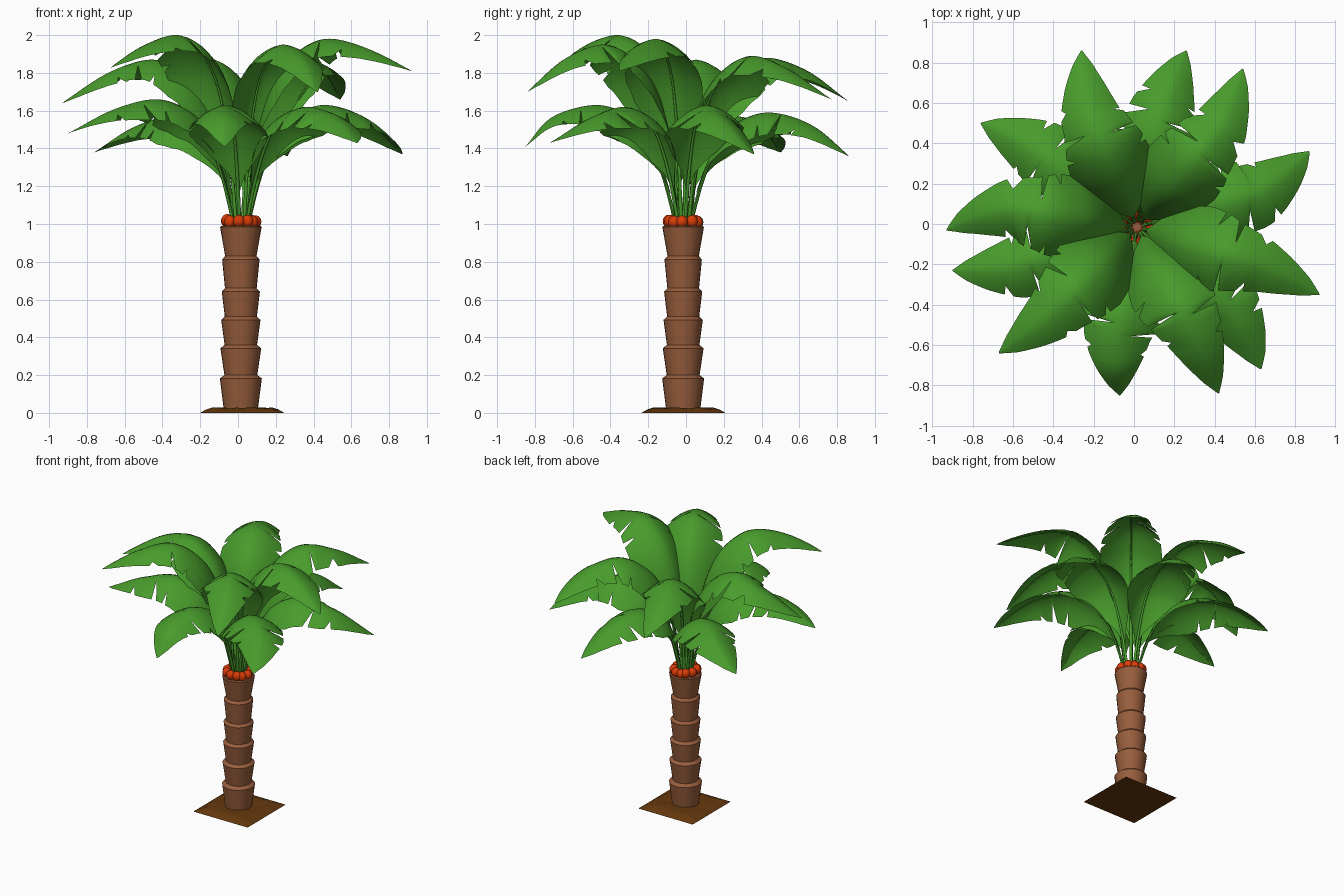
import bpy, bmesh, math, random
from mathutils import Vector

if "Cube" in bpy.data.objects:
    bpy.data.objects.remove(bpy.data.objects["Cube"])
random.seed(4)
CX, CY = 0.015, -0.015


def material(name, rgb):
    m = bpy.data.materials.new(name)
    m.diffuse_color = (*rgb, 1)
    m.use_nodes = True
    m.node_tree.nodes["Principled BSDF"].inputs["Base Color"].default_value = m.diffuse_color
    return m


BARK = material("bark", (0.31, 0.11, 0.045))
LEAF = material("leaf_green", (0.065, 0.33, 0.025))
FRUIT = material("fruit_red", (0.70, 0.045, 0.002))
SOIL = material("soil", (0.13, 0.04, 0.004))


def finish(name, bm, mat, angle=40):
    me = bpy.data.meshes.new(name)
    bm.to_mesh(me)
    bm.free()
    ob = bpy.data.objects.new(name, me)
    bpy.context.collection.objects.link(ob)
    me.materials.append(mat)
    bpy.ops.object.select_all(action='DESELECT')
    ob.select_set(True)
    bpy.context.view_layer.objects.active = ob
    bpy.ops.object.shade_smooth_by_angle(angle=math.radians(angle))
    return ob


def loft(bm, rings):
    # closed tube with capped ends through a list of point rings
    vs = [[bm.verts.new(p) for p in ring] for ring in rings]
    n = len(vs[0])
    for a, b in zip(vs, vs[1:]):
        for i in range(n):
            bm.faces.new((a[i], a[(i + 1) % n], b[(i + 1) % n], b[i]))
    bm.faces.new(vs[0][::-1])
    bm.faces.new(vs[-1])


def lerp(table, t):
    for (a, x), (b, y) in zip(table, table[1:]):
        if t <= b:
            return x + (y - x) * (t - a) / (b - a)
    return table[-1][1]


# Soil patch: low square mound with a flat underside
bm = bmesh.new()
bmesh.ops.create_grid(bm, x_segments=14, y_segments=14, size=0.223)
for v in bm.verts:
    edge = 0.223 - max(abs(v.co.x), abs(v.co.y))
    v.co.z = min(1, edge / 0.05) * (0.024 + random.uniform(-0.003, 0.005))
    v.co += Vector((0.022, -0.014, 0))
s = [bm.verts.new((0.022 + x * 0.223, -0.014 + y * 0.223, 0))
     for x, y in ((-1, -1), (-1, 1), (1, 1), (1, -1))]
bm.faces.new(s)
finish("soil_patch", bm, SOIL)

# Trunk: stacked flared segments
tops = [0.2, 0.36, 0.51, 0.66, 0.83, 0.99]
wide = [0.111, 0.108, 0.104, 0.101, 0.099, 0.110]
profile, low = [], 0.0
for i, (z, r) in enumerate(zip(tops, wide)):
    profile += [(0.088 - 0.001 * i, low), (r, z - (0.018 if i < 5 else 0.006))]
    low = z
profile.append((0.104, 0.99))
bm = bmesh.new()
loft(bm, [[(CX + r * math.cos(k * math.tau / 24), CY + r * math.sin(k * math.tau / 24), z)
           for k in range(24)] for r, z in profile])
finish("trunk", bm, BARK, 30)

# Fruit ring: berries with tapered stalks pointing to the centre
bm = bmesh.new()
for k in range(11):
    a = math.tau * k / 11 + random.uniform(-0.12, 0.12)
    d = Vector((math.cos(a), math.sin(a), 0))
    c = Vector((CX, CY, 1.018 + random.uniform(-0.012, 0.006))) + d * 0.078
    made = bmesh.ops.create_uvsphere(bm, u_segments=12, v_segments=8, radius=0.031)
    for v in made["verts"]:
        v.co = Vector((v.co.x, v.co.y, v.co.z * 1.1)) + c
    side, up = Vector((-d.y, d.x, 0)), Vector((0, 0, 1))
    loft(bm, [[Vector((CX, CY, z)) + d * r + (side * math.cos(q * math.tau / 6)
               + up * math.sin(q * math.tau / 6)) * w for q in range(6)]
              for r, z, w in ((0.02, 0.995, 0.002), (0.055, 1.015, 0.014))])
finish("fruits", bm, FRUIT)

# Leaf half-width along its length, stalk included
WIDTH = [(0, 0.004), (0.15, 0.005), (0.22, 0.04), (0.32, 0.13), (0.42, 0.19), (0.52, 0.21),
         (0.62, 0.2), (0.72, 0.172), (0.8, 0.14), (0.88, 0.098), (0.95, 0.05), (1, 0.003)]


def leaf_path(tip, tip_z, top_z, bend, spread):
    # smooth midrib through control points given as (radius, height)
    d = Vector((tip[0] - CX, tip[1] - CY))
    R, az, h = d.length, math.atan2(d.y, d.x), top_z - 1
    ctrl = [(0.02, 0.985), (spread, 1 + 0.4 * h), (spread + 0.09, 1 + 0.73 * h),
            (0.29, 1 + 0.91 * h), (0.47, top_z), (0.70, top_z - 0.29 * (top_z - tip_z)), (R, tip_z)]
    c = [Vector(p) for p in ctrl]
    c = [2 * c[0] - c[1]] + c + [2 * c[-1] - c[-2]]
    fine = []
    for i in range(1, len(c) - 2):
        p0, p1, p2, p3 = c[i - 1:i + 3]
        for k in range(16):
            t = k / 16
            fine.append(0.5 * (2 * p1 + (p2 - p0) * t + (2 * p0 - 5 * p1 + 4 * p2 - p3) * t * t
                               + (3 * p1 - p0 - 3 * p2 + p3) * t ** 3))
    fine.append(c[-2])
    pts = []
    for p in fine:
        a = az + math.radians(bend) * min(1, 3 * (1 - p.x / R))
        pts.append(Vector((CX + p.x * math.cos(a), CY + p.x * math.sin(a), p.y)))
    dist = [0]
    for a, b in zip(pts, pts[1:]):
        dist.append(dist[-1] + (b - a).length)

    def at(t):
        s = t * dist[-1]
        i = next((i for i in range(1, len(dist)) if dist[i] >= s), len(dist) - 1)
        return pts[i - 1].lerp(pts[i], (s - dist[i - 1]) / (dist[i] - dist[i - 1]))
    return at


def leaf(name, *shape):
    at = leaf_path(*shape)

    def frame(t):
        T = (at(min(1, t + 0.02)) - at(max(0, t - 0.02))).normalized()
        L = Vector((-T.y, T.x, 0)).normalized()
        return at(t), L, T.cross(L)

    # blade: arched sheet whose rows pull in sharply at the torn notches
    notches = {}
    for side in (-1, 1):
        for t, depth in ((0.6, 0.75), (0.69, 0.3), (0.78, 0.72)):
            notches[(side, round(t + side * 0.016 + random.uniform(-0.01, 0.01), 3))] = \
                depth + random.uniform(-0.12, 0.12)
    rows = {round(0.14 + 0.86 * i / 34, 3) for i in range(35)}
    for _, t in notches:
        rows = {r for r in rows if abs(r - t) > 0.018} | {t, round(t - 0.015, 3), round(t + 0.015, 3)}
    bm, prev = bmesh.new(), None
    for t in sorted(rows):
        p, L, N = frame(t)
        row = []
        for k in range(-5, 6):
            u = k / 5
            f = notches.get((1 if k > 0 else -1, t), 1)
            x = u * lerp(WIDTH, t) * f
            row.append(bm.verts.new(p + L * x - N * (2.5 * x * x + 0.12 * abs(x))))
        if prev:
            for i in range(10):
                bm.faces.new((prev[i], row[i], row[i + 1], prev[i + 1]))
        prev = row
    bmesh.ops.recalc_face_normals(bm, faces=bm.faces)
    # stalk and midrib: tapered tube under the blade
    rings = []
    for i in range(25):
        t = i / 25
        p, L, N = frame(t)
        w = 0.010 * (1 - t) + 0.001
        rings.append([p - N * (w * 1.1 + 0.002) + (L * math.cos(q * math.tau / 6)
                      + N * math.sin(q * math.tau / 6)) * w for q in range(6)])
    loft(bm, rings)
    finish(name, bm, LEAF, 60)


# Leaves: tip (x, y), tip height, crest height, sideways bend in degrees
UPPER = [((-0.26, 0.86), 1.65, 1.88, 5), ((0.54, 0.77), 1.66, 1.89, -6),
         ((0.92, -0.35), 1.81, 1.98, 3), ((0.42, -0.84), 1.70, 1.95, 2),
         ((-0.67, -0.64), 1.83, 2.0, 3), ((-0.93, -0.03), 1.64, 1.87, -9)]
LOWER = [((0.26, 0.86), 1.36, 1.59, 3), ((0.87, 0.36), 1.37, 1.63, -8),
         ((0.63, -0.72), 1.43, 1.62, 7), ((-0.07, -0.85), 1.41, 1.63, -4),
         ((-0.90, -0.23), 1.48, 1.66, 5), ((-0.76, 0.50), 1.38, 1.57, -4)]
for tier, data, spread in (("upper", UPPER, 0.075), ("lower", LOWER, 0.095)):
    for i, args in enumerate(data):
        leaf(f"{tier}_leaf_{i + 1}", *args, spread)
